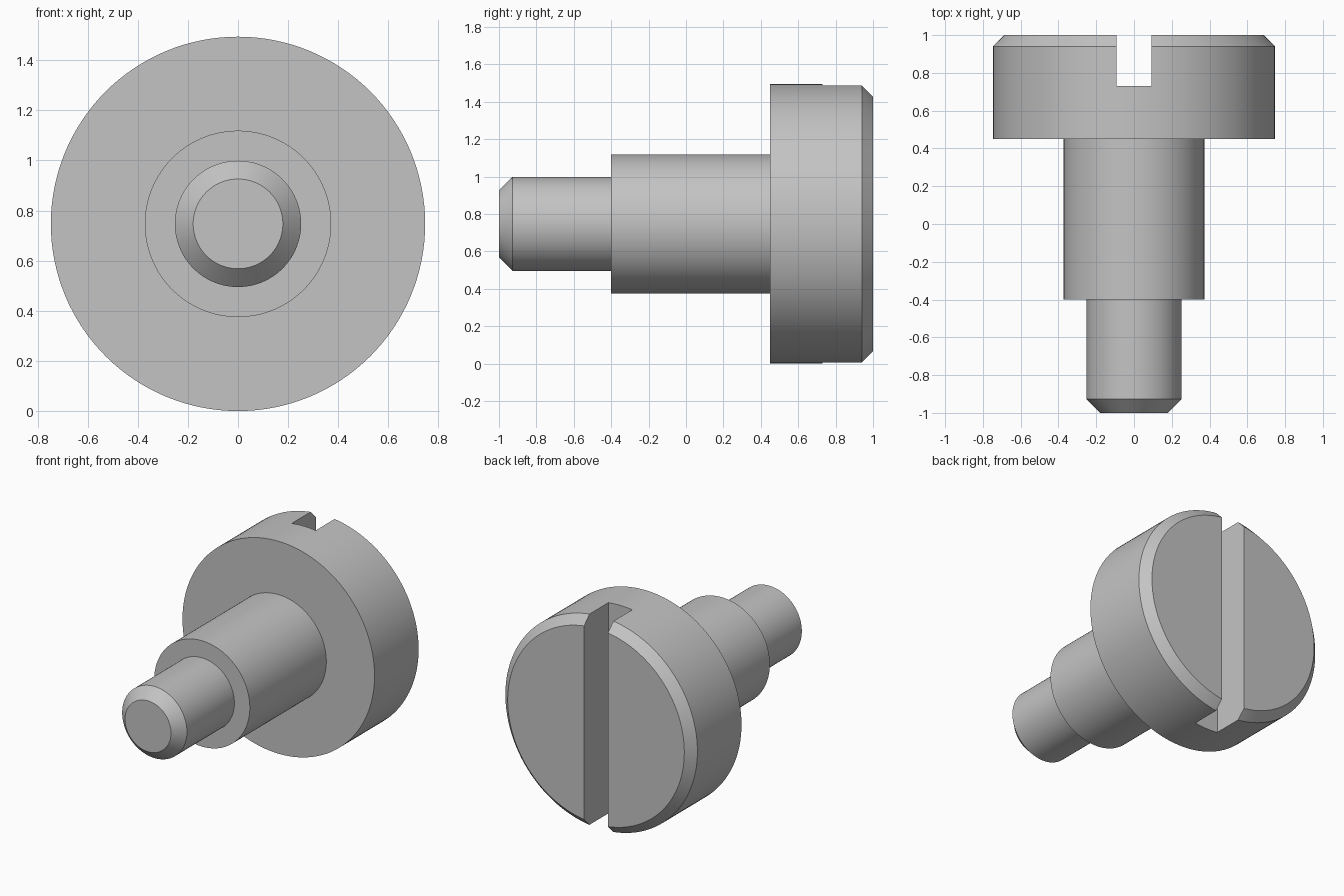
import bpy, bmesh, math

cube = bpy.data.objects.get("Cube")
if cube:
    bpy.data.objects.remove(cube, do_unlink=True)

SEGMENTS = 128
HEAD_R, SHOULDER_R, TIP_R = 0.747, 0.372, 0.252
CHAMFER_TIP, CHAMFER_HEAD = 0.073, 0.06
SLOT_WIDTH, SLOT_FLOOR = 0.186, 0.73

steel = bpy.data.materials.new("steel_grey")
steel.use_nodes = True
colour = (0.55, 0.55, 0.55, 1)
steel.diffuse_color = colour
steel.node_tree.nodes["Principled BSDF"].inputs["Base Color"].default_value = colour


def lathe(name, profile):
    """Turn (radius, y) points about the y axis at head-radius height, with capped ends."""
    bm = bmesh.new()
    rings = []
    for r, y in profile:
        angles = [2 * math.pi * i / SEGMENTS for i in range(SEGMENTS)]
        rings.append([bm.verts.new((r * math.cos(a), y, HEAD_R + r * math.sin(a)))
                      for a in angles])
    for a, b in zip(rings, rings[1:]):
        for i in range(SEGMENTS):
            j = (i + 1) % SEGMENTS
            bm.faces.new((a[i], a[j], b[j], b[i]))
    bm.faces.new(rings[0])
    bm.faces.new(rings[-1])
    bmesh.ops.recalc_face_normals(bm, faces=bm.faces)
    mesh = bpy.data.meshes.new(name)
    bm.to_mesh(mesh)
    bm.free()
    mesh.materials.append(steel)
    obj = bpy.data.objects.new(name, mesh)
    bpy.context.collection.objects.link(obj)
    return obj


# Turned body: chamfered tip, shoulder and chamfered head in one solid
screw = lathe("slotted_shoulder_screw", [
    (TIP_R - CHAMFER_TIP, -1), (TIP_R, -1 + CHAMFER_TIP), (TIP_R, -0.4),
    (SHOULDER_R, -0.4), (SHOULDER_R, 0.45),
    (HEAD_R, 0.45), (HEAD_R, 1 - CHAMFER_HEAD), (HEAD_R - CHAMFER_HEAD, 1),
])

# Screwdriver slot across the head
bpy.ops.mesh.primitive_cube_add(size=1, location=(0, SLOT_FLOOR + 0.5, HEAD_R))
cutter = bpy.context.object
cutter.name = "slot_cutter"
cutter.scale = (SLOT_WIDTH, 1, 2)
cutter.hide_render = True
cutter.data.materials.append(steel)

bpy.ops.object.select_all(action='DESELECT')
screw.select_set(True)
bpy.context.view_layer.objects.active = screw
slot = screw.modifiers.new("slot", 'BOOLEAN')
slot.operation = 'DIFFERENCE'
slot.solver = 'EXACT'
slot.object = cutter
bpy.ops.object.modifier_apply(modifier=slot.name)
bpy.data.objects.remove(cutter, do_unlink=True)

# Smooth round walls with crisp machined edges
bpy.ops.object.shade_smooth_by_angle(angle=math.radians(30))
